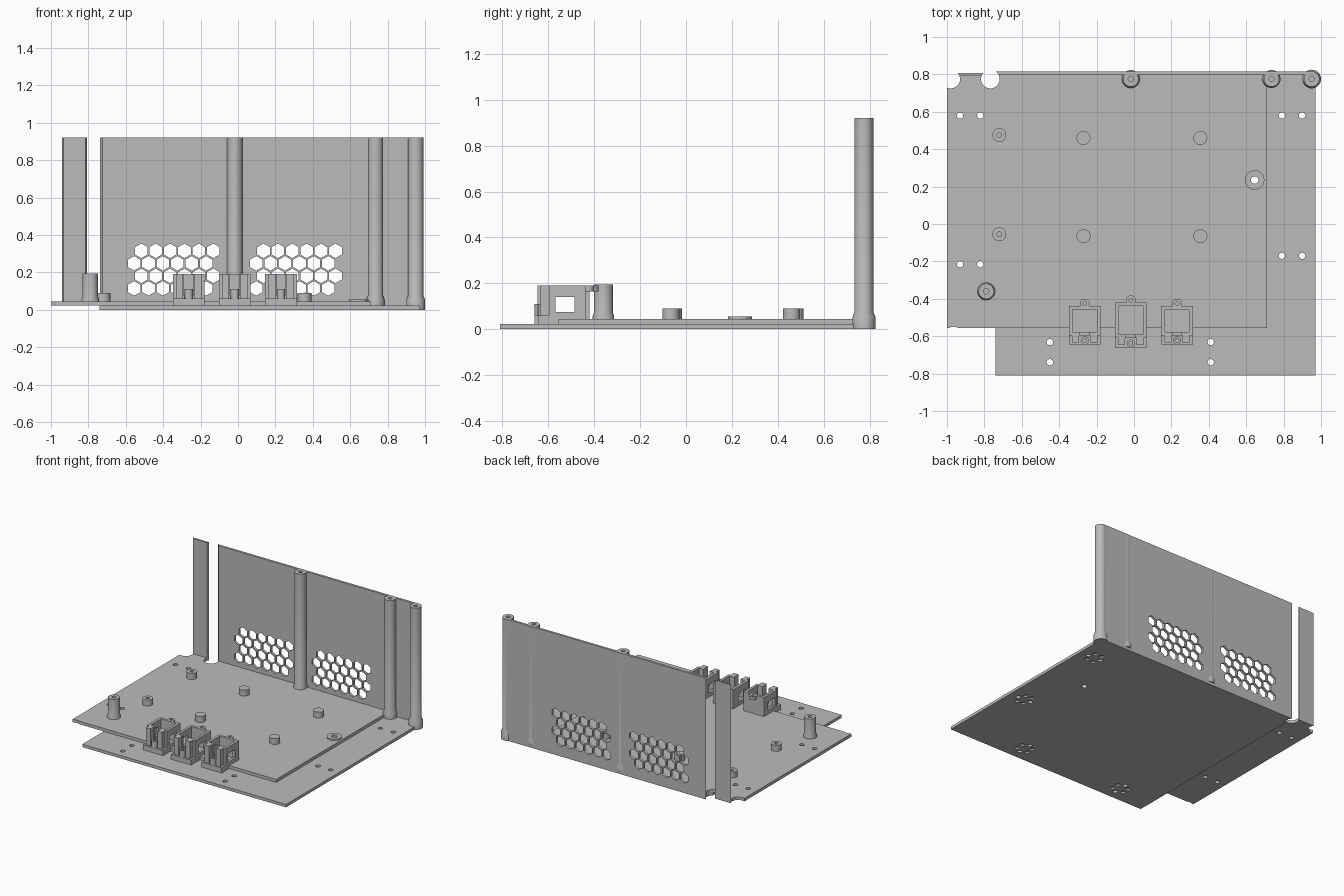
import bpy, bmesh
from math import sin, cos, pi
from mathutils import Matrix

if "Cube" in bpy.data.objects:
    bpy.data.objects.remove(bpy.data.objects["Cube"])

grey = bpy.data.materials.new("plain grey")
grey.use_nodes = True
grey.diffuse_color = (0.5, 0.5, 0.5, 1)
grey.node_tree.nodes["Principled BSDF"].inputs["Base Color"].default_value = (0.5, 0.5, 0.5, 1)

MID = -0.017      # symmetry line of the enclosure
LOW, TOP = 0.022, 0.045   # top heights of the two floor sheets
HIGH = 0.92       # wall and post height
POST_Y = 0.775


def finish(name, bm, smooth=False):
    bmesh.ops.recalc_face_normals(bm, faces=bm.faces)
    mesh = bpy.data.meshes.new(name)
    bm.to_mesh(mesh)
    bm.free()
    ob = bpy.data.objects.new(name, mesh)
    bpy.context.collection.objects.link(ob)
    mesh.materials.append(grey)
    if smooth:
        select(ob)
        bpy.ops.object.shade_smooth_by_angle(angle=0.6)
    return ob


def select(ob):
    bpy.ops.object.select_all(action='DESELECT')
    ob.select_set(True)
    bpy.context.view_layer.objects.active = ob


def add_box(bm, x, y, z):
    """Box from (min, max) pairs."""
    size = [b - a for a, b in (x, y, z)]
    mid = [(a + b) / 2 for a, b in (x, y, z)]
    m = Matrix.Translation(mid) @ Matrix.Diagonal((*size, 1))
    bmesh.ops.create_cube(bm, size=1, matrix=m)


def add_cyl(bm, x, y, r, z0, z1, sides=24):
    bmesh.ops.create_cone(bm, cap_ends=True, segments=sides, radius1=r, radius2=r,
                          depth=z1 - z0, matrix=Matrix.Translation((x, y, (z0 + z1) / 2)))


def box(name, x, y, z):
    bm = bmesh.new()
    add_box(bm, x, y, z)
    return finish(name, bm)


def cut(ob, bm):
    """Subtract the solids in bm from ob."""
    cutter = finish("cutter", bm)
    cutter.hide_render = True
    mod = ob.modifiers.new("cut", 'BOOLEAN')
    mod.operation, mod.solver, mod.object = 'DIFFERENCE', 'EXACT', cutter
    select(ob)
    bpy.ops.object.modifier_apply(modifier=mod.name)
    bpy.data.objects.remove(cutter)


def lathe(name, x, y, profile, sides=32):
    """Closed (radius, z) loop turned round the vertical axis."""
    bm = bmesh.new()
    rings = []
    for r, z in profile:
        rings.append([bm.verts.new((x + r * cos(2 * pi * i / sides),
                                    y + r * sin(2 * pi * i / sides), z)) for i in range(sides)])
    for a, b in zip(rings, rings[1:] + rings[:1]):
        for i in range(sides):
            j = (i + 1) % sides
            bm.faces.new((a[i], a[j], b[j], b[i]))
    bmesh.ops.remove_doubles(bm, verts=bm.verts, dist=1e-5)
    return finish(name, bm, True)


def post(name, x, y, z0, z1, r, foot, bore):
    """Bored pillar with a flared foot."""
    deep = z1 - 0.03
    lathe(name, x, y, [(bore, deep), (bore, z1), (r, z1), (r, TOP + 0.03),
                       (foot, TOP + 0.01), (foot, z0), (0, z0), (0, deep)])


def corner_cuts(bm):
    """Clearance wells where the missing left posts would stand."""
    for x in (-0.768, -0.98):
        add_cyl(bm, x, POST_Y, 0.05, -0.1, 1.1, 32)


# Lower floor sheet with rings of fixing holes
lower = box("lower_floor", (-0.74, 0.97), (-0.81, 0.815), (0, LOW))
bm = bmesh.new()
corner_cuts(bm)
add_cyl(bm, 0.645, 0.235, 0.02, -0.1, 0.1)
for x, y, turn in ((0.845, 0.58, 0), (0.845, -0.17, 0),
                   (0.41, -0.685, pi / 2), (-0.45, -0.685, pi / 2)):
    for i in range(6):
        a = turn + i * pi / 3
        add_cyl(bm, x + 0.054 * cos(a), y + 0.054 * sin(a), 0.017,
                -0.05, 0.1 if i % 3 == 0 else 0.012, 16)
cut(lower, bm)

# Upper floor sheet, shifted to the other side
upper = box("upper_floor", (-1, 0.71), (-0.555, 0.8), (LOW, TOP))
bm = bmesh.new()
corner_cuts(bm)
add_cyl(bm, 0.645, 0.235, 0.02, -0.1, 0.1)
add_cyl(bm, -0.965, -0.595, 0.046, -0.1, 0.1)
for y in (0.58, -0.215):
    for x in (-0.93, -0.822):
        add_cyl(bm, x, y, 0.017, -0.1, 0.1, 16)
cut(upper, bm)

# Back wall with two honeycomb vents
wall = box("back_wall", (-0.768, 0.95), (0.797, 0.815), (0, HIGH))
bm = bmesh.new()
corner_cuts(bm)
cut(wall, bm)
bm = bmesh.new()
for start in (-0.517, 0.136):
    for row in range(4):
        for col in range(6):
            x = start + col * 0.077 - (row % 2) * 0.0385
            z = 0.315 - row * 0.067
            bmesh.ops.create_cone(bm, cap_ends=True, segments=6, radius1=0.039, radius2=0.039,
                                  depth=0.2, matrix=Matrix.Translation((x, 0.8, z))
                                  @ Matrix.Rotation(pi / 2, 4, 'X'))
cut(wall, bm)

# Separate wall strip between the two wells
strip = box("wall_strip", (-0.98, -0.768), (0.792, 0.806), (LOW, HIGH))
bm = bmesh.new()
corner_cuts(bm)
cut(strip, bm)

# Tall posts along the back wall, and one short post
post("centre_post", MID, POST_Y, LOW, HIGH, 0.041, 0.048, 0.014)
post("inner_right_post", 0.735, POST_Y, LOW, HIGH, 0.041, 0.048, 0.014)
post("outer_right_post", 0.95, POST_Y, 0, HIGH, 0.041, 0.05, 0.014)
post("short_post", -0.79, -0.36, LOW, 0.195, 0.041, 0.047, 0.014)

# Small standoffs, plain pegs and washer
for i, y in enumerate((0.475, -0.055)):
    lathe(f"standoff_{i + 1}", -0.72, y, [(0.013, TOP), (0.013, 0.09), (0.037, 0.09),
                                          (0.037, TOP - 0.01), (0, TOP - 0.01), (0, TOP)])
for x in (-0.27, 0.355):
    for y in (0.46, -0.065):
        bm = bmesh.new()
        add_cyl(bm, x, y, 0.037, TOP - 0.01, 0.09, 32)
        finish("peg", bm, True)
lathe("washer", 0.645, 0.235, [(0.02, TOP - 0.005), (0.02, 0.055), (0.052, 0.055), (0.052, TOP - 0.005)])


def socket(name, x, front, back):
    """Open-topped holder with side windows, front columns and screw lugs."""
    face = front + 0.05
    top = 0.19
    ob = box(name, (x - 0.085, x + 0.085), (face, back), (LOW, top))
    bm = bmesh.new()
    add_box(bm, (x - 0.065, x + 0.065), (face + 0.018, back - 0.018), (TOP + 0.01, 0.3))
    cut(ob, bm)
    bm = bmesh.new()
    yc = -0.527
    add_box(bm, (x - 0.2, x + 0.2), (yc - 0.042, yc + 0.042), (0.075, 0.14))
    cut(ob, bm)
    bm = bmesh.new()
    add_box(bm, (x - 0.025, x + 0.025), (front - 0.1, face + 0.03), (0.075, 0.3))
    cut(ob, bm)
    # foot flange and columns in front
    bm = bmesh.new()
    add_box(bm, (x - 0.085, x + 0.085), (front, face), (LOW, 0.06))
    for s in (-1, 1):
        add_box(bm, sorted((x + s * 0.03, x + s * 0.068)), (front + 0.012, face), (0.06, top))
    finish(name + "_foot", bm)
    lathe(name + "_front_lug", x, front + 0.022,
          [(0.01, 0.06), (0.01, 0.11), (0.022, 0.11), (0.022, 0.05), (0, 0.05), (0, 0.06)], 20)
    lathe(name + "_back_lug", x, back + 0.012,
          [(0.01, 0.165), (0.01, top), (0.026, top), (0.026, 0.165)], 20)


for name, x, front, back in (("right_socket", -0.263, -0.645, -0.438),
                             ("middle_socket", MID, -0.66, -0.42),
                             ("left_socket", 0.23, -0.645, -0.438)):
    socket(name, x, front, back)
